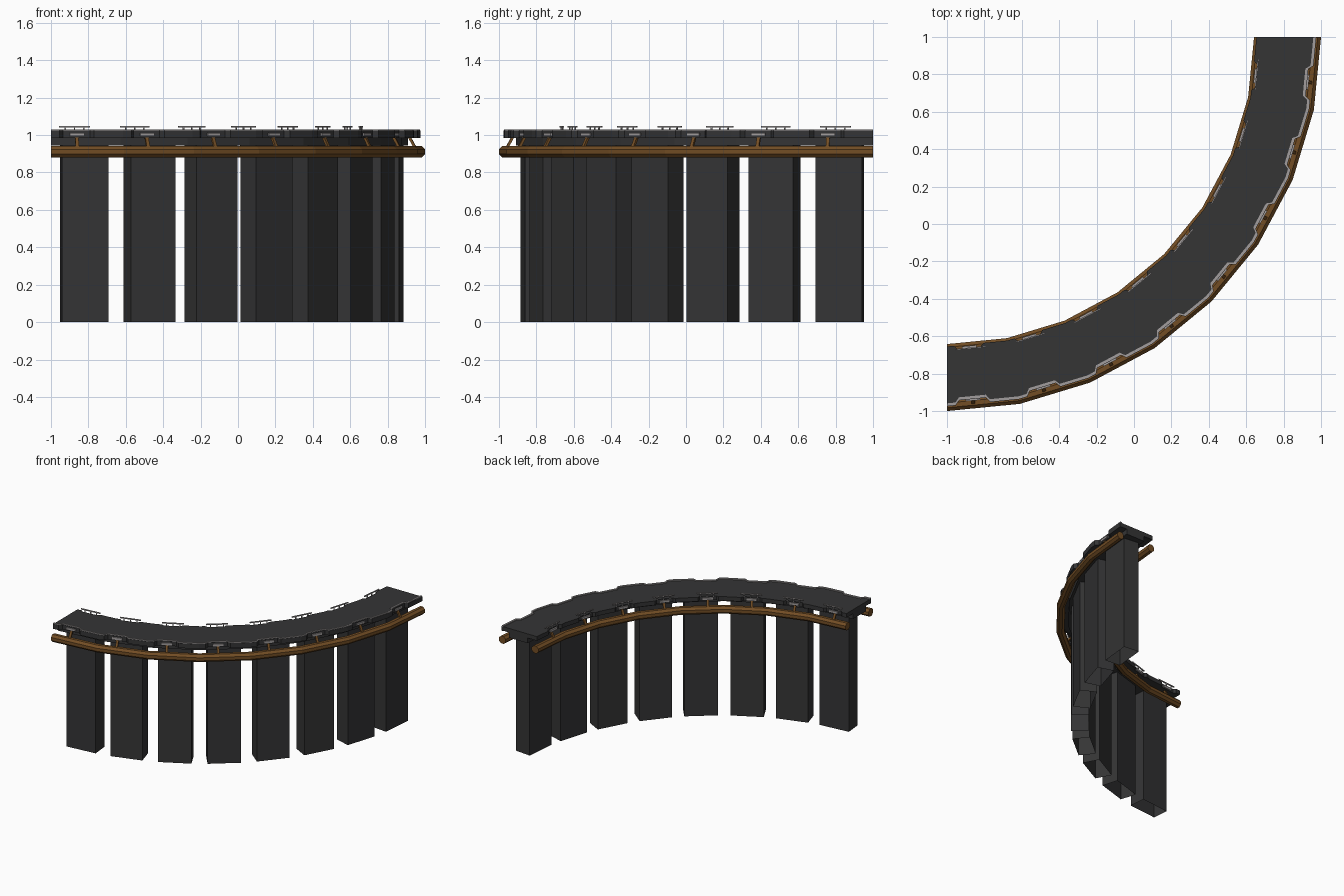
import bpy, bmesh, math
from mathutils import Vector, Matrix

if "Cube" in bpy.data.objects:
    bpy.data.objects.remove(bpy.data.objects["Cube"])

SEGS = 8
STEP = math.radians(90 / SEGS)
CX, CY = -1.0, 1.0            # centre of the quarter bend


def material(name, rgb):
    m = bpy.data.materials.new(name)
    m.diffuse_color = (*rgb, 1)
    m.use_nodes = True
    m.node_tree.nodes["Principled BSDF"].inputs["Base Color"].default_value = m.diffuse_color
    return m


DARK = material("dark concrete", (0.035, 0.035, 0.036))
BROWN = material("brown pipe", (0.17, 0.075, 0.018))
GREY = material("light grey trim", (0.36, 0.34, 0.34))


def joint(j, r):
    a = j * STEP
    return Vector((CX + r * math.sin(a), CY - r * math.cos(a), 0))


def point(j, t, r, z):
    """Point on straight segment j at fraction t, radius r, height z."""
    p = joint(j, r).lerp(joint(j + 1, r), t)
    return Vector((p.x, p.y, z))


def finish(name, bm, mat):
    bmesh.ops.recalc_face_normals(bm, faces=bm.faces)
    me = bpy.data.meshes.new(name)
    bm.to_mesh(me)
    bm.free()
    me.materials.append(mat)
    ob = bpy.data.objects.new(name, me)
    bpy.context.collection.objects.link(ob)
    return ob


def loft(name, stations, mat):
    """stations: list of (segment, t, [(r, z), ...]); capped at both ends."""
    bm = bmesh.new()
    rings = [[bm.verts.new(point(j, t, r, z)) for r, z in sec]
             for j, t, sec in stations]
    n = len(rings[0])
    for a, b in zip(rings, rings[1:]):
        for i in range(n):
            k = (i + 1) % n
            bm.faces.new((a[i], a[k], b[k], b[i]))
    bm.faces.new(rings[0])
    bm.faces.new(rings[-1][::-1])
    return finish(name, bm, mat)


def frame(j, centre):
    """Matrix with x along segment j, y towards the bend centre, z up."""
    return Matrix.Translation(centre) @ Matrix.Rotation((j + 0.5) * STEP, 4, 'Z')


def add_box(bm, j, centre, size, tilt=0.0):
    m = frame(j, centre) @ Matrix.Rotation(tilt, 4, 'X') @ Matrix.Diagonal((*size, 1))
    return bmesh.ops.create_cube(bm, size=1, matrix=m)["verts"]


def rect(r0, r1, z0, z1):
    return [(r0, z0), (r1, z0), (r1, z1), (r0, z1)]


# stations along the bend: every segment has one notch in both edges
NOTCH = [(0, 0), (0.12, 0), (0.17, 1), (0.55, 1), (0.60, 0)]
path = [(j, t, k) for j in range(SEGS) for t, k in NOTCH] + [(SEGS - 1, 1.0, 0)]
plain = [(j, 0.0) for j in range(SEGS)] + [(SEGS - 1, 1.0)]
OUT, INN, CUT = 1.972, 1.655, 0.026

# road deck with notched edges
loft("road_deck", [(j, t, rect(INN + 0.018 * k, OUT - CUT * k, 0.988, 1.022))
                   for j, t, k in path], DARK)

# under-deck beam
loft("under_deck_beam", [(j, t, rect(1.74, 1.91, 0.945, 0.989)) for j, t in plain], DARK)

# light trim along the outer edge
loft("outer_edge_trim", [(j, t, rect(OUT - 0.013 - CUT * k, OUT + 0.001 - CUT * k, 1.018, 1.03))
                         for j, t, k in path], GREY)

# dark fascia just under the trim
loft("outer_fascia", [(j, t, rect(OUT - 0.012 - CUT * k, OUT + 0.003 - CUT * k, 0.985, 1.024))
                      for j, t, k in path], DARK)

# octagonal pipes either side
for name, rc in (("outer_pipe", 1.97), ("inner_pipe", 1.672)):
    octa = [(rc + 0.0325 * math.cos(math.pi / 8 + i * math.pi / 4),
             0.911 + 0.0325 * math.sin(math.pi / 8 + i * math.pi / 4)) for i in range(8)]
    loft(name, [(j, t, octa) for j, t in plain], BROWN)

# pillars, open at the foot
bm = bmesh.new()
for j in range(SEGS):
    a = (j + 0.5) * STEP
    c = Vector((CX + 1.816 * math.sin(a), CY - 1.816 * math.cos(a), 0.475))
    add_box(bm, j, c, (0.25, 0.132, 0.95))
feet = [f for f in bm.faces if all(v.co.z < 0.01 for v in f.verts)]
bmesh.ops.delete(bm, geom=feet, context='FACES_ONLY')
finish("pillars", bm, DARK)

# slanted struts joining the pipes to the deck
bm = bmesh.new()
for j in range(SEGS):
    add_box(bm, j, point(j, 0.365, 1.955, 0.962), (0.018, 0.014, 0.07), -0.5)
    add_box(bm, j, point(j, 0.365, 1.685, 0.962), (0.018, 0.014, 0.07), 0.5)
finish("pipe_struts", bm, BROWN)

# small lamp boxes set in the outer and inner notches
bm = bmesh.new()
for j in range(SEGS):
    add_box(bm, j, point(j, 0.365, OUT - CUT + 0.006, 1.003), (0.078, 0.012, 0.018))
    add_box(bm, j, point(j, 0.365, INN + 0.014, 1.003), (0.078, 0.012, 0.018))
finish("notch_lamps", bm, GREY)

# low handrails with short posts along the inner edge
bm = bmesh.new()
for j in range(SEGS):
    c = point(j, 0.385, INN + 0.021, 1.045)
    add_box(bm, j, c, (0.165, 0.007, 0.009))
    for s in (-0.05, 0, 0.05):
        add_box(bm, j, frame(j, c) @ Vector((s, 0, -0.014)), (0.007, 0.006, 0.024))
finish("inner_handrails", bm, GREY)
